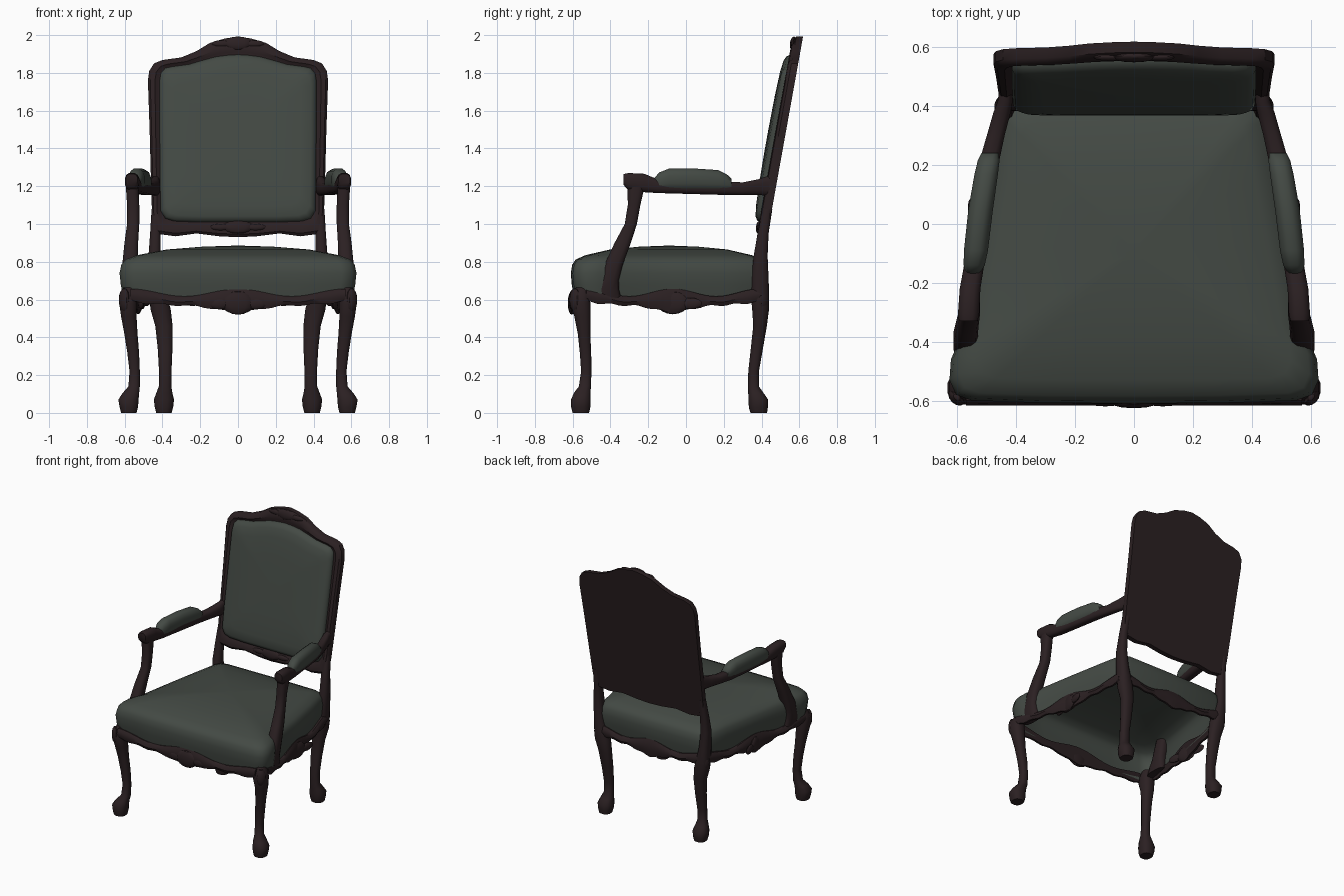
import bpy, bmesh, math
from mathutils import Vector, Matrix


def material(name, rgb):
    m = bpy.data.materials.new(name)
    m.diffuse_color = (*rgb, 1)
    return m


WOOD = material("dark mahogany", (0.024, 0.0145, 0.016))
CLOTH = material("grey green fabric", (0.057, 0.068, 0.058))


def finish(bm, name, mat, mirror=False, angle=40):
    bmesh.ops.recalc_face_normals(bm, faces=bm.faces)
    me = bpy.data.meshes.new(name)
    bm.to_mesh(me)
    bm.free()
    ob = bpy.data.objects.new(name, me)
    bpy.context.collection.objects.link(ob)
    me.materials.append(mat)
    bpy.ops.object.select_all(action='DESELECT')
    ob.select_set(True)
    bpy.context.view_layer.objects.active = ob
    bpy.ops.object.shade_smooth_by_angle(angle=math.radians(angle))
    if mirror:
        ob.modifiers.new("mirror", 'MIRROR').use_mirror_merge = False
    return ob


def loft(name, rings, mat, mirror=False, angle=40, cap_start=True):
    """Skin a list of equal-length point rings and cap the ends."""
    bm = bmesh.new()
    vs = [[bm.verts.new(p) for p in r] for r in rings]
    n = len(rings[0])
    for a, b in zip(vs, vs[1:]):
        for i in range(n):
            j = (i + 1) % n
            bm.faces.new((a[i], a[j], b[j], b[i]))
    if cap_start:
        bm.faces.new(vs[0])
    bm.faces.new(vs[-1])
    return finish(bm, name, mat, mirror, angle)


def limb(name, sections, axis, mat, power=0.8, n=12):
    """Mirrored limb; each section is x, y, z and two radii across the axis."""
    rings = []
    for x, y, z, a, b in sections:
        ring = []
        for k in range(n):
            t = 2 * math.pi * (k + 0.5) / n
            c, s = math.cos(t), math.sin(t)
            u = a * math.copysign(abs(c) ** power, c)
            v = b * math.copysign(abs(s) ** power, s)
            ring.append((x + u, y + v, z) if axis == 'z' else (x + u, y, z + v))
        rings.append(ring)
    return loft(name, rings, mat, True, 50)


def mirrored_outline(half):
    return half + [(-x, v) for x, v in half[-2:0:-1]]


# Upholstered seat: stacked rounded trapezoids, domed on top and open below
plan = mirrored_outline([(0, -.61), (.3, -.608), (.55, -.6), (.605, -.58), (.627, -.53),
                         (.622, -.46), (.588, -.38), (.535, -.07), (.485, .2), (.45, .37),
                         (.43, .405), (.38, .42), (0, .425)])
levels = [(.965, .6), (.975, .63), (.99, .68), (1, .74), (.985, .785), (.95, .812),
          (.85, .835), (.6, .865), (.3, .88), (.05, .885)]
loft("seat_cushion", [[(x * s, -.09 + (y + .09) * s, z) for x, y in plan] for s, z in levels],
     CLOTH, angle=60, cap_start=False)

# Raked back: outer frame outline and matching upholstery outline (x, z)
outer = mirrored_outline([(0, .93), (.1, .935), (.22, .95), (.33, .935), (.445, .95), (.455, 1.05),
                          (.46, 1.2), (.468, 1.5), (.477, 1.76), (.47, 1.81), (.445, 1.85),
                          (.4, 1.868), (.3, 1.882), (.22, 1.915), (.15, 1.958), (.07, 1.982), (0, 1.992)])
inner = mirrored_outline([(0, 1.01), (.1, 1.01), (.22, 1.01), (.34, 1.015), (.385, 1.03), (.41, 1.07),
                          (.412, 1.2), (.415, 1.5), (.415, 1.76), (.408, 1.8), (.385, 1.825),
                          (.35, 1.833), (.26, 1.845), (.2, 1.863), (.12, 1.885), (.06, 1.893), (0, 1.897)])


def rake(x, z, depth):
    return (x, .423 + (z - .9) * .18 - depth, z)


def blend(t, depth):
    return [rake(a + (c - a) * t, b + (d - b) * t, depth) for (a, b), (c, d) in zip(outer, inner)]


loft("back_frame", [blend(0, 0), blend(0, .036), blend(.2, .05), blend(.6, .055),
                    blend(.85, .047), blend(1.05, .042)], WOOD, angle=35)
loft("back_cushion", [[rake(x * s, 1.45 + (z - 1.45) * s, d) for x, z in inner]
                      for s, d in [(1, .03), (1, .05), (.98, .068), (.93, .08), (.8, .088),
                                   (.5, .093), (.1, .095)]], CLOTH, angle=60)

# Cabriole front legs with scroll feet
limb("front_leg", [(.578, -.557, 0, .042, .045), (.578, -.557, .03, .05, .052),
                   (.58, -.557, .07, .055, .053), (.567, -.55, .105, .045, .045),
                   (.55, -.535, .14, .031, .033), (.547, -.528, .22, .028, .028),
                   (.555, -.532, .32, .032, .031), (.567, -.54, .42, .036, .034),
                   (.578, -.548, .51, .042, .044), (.582, -.56, .58, .048, .055),
                   (.58, -.556, .63, .045, .048), (.575, -.55, .665, .03, .032)], 'z', WOOD)

# Back legs running up into the back posts
limb("back_leg_and_post", [(.392, .385, 0, .042, .045), (.392, .383, .03, .05, .052),
                           (.392, .383, .07, .055, .053), (.39, .37, .105, .044, .042),
                           (.386, .357, .14, .034, .03), (.385, .358, .22, .034, .029),
                           (.386, .375, .34, .04, .033), (.392, .392, .46, .047, .037),
                           (.41, .395, .55, .055, .046), (.422, .392, .62, .046, .05),
                           (.435, .392, .72, .036, .046), (.442, .395, .83, .033, .038),
                           (.438, .408, .95, .028, .03), (.433, .432, 1.08, .025, .026)], 'z', WOOD)

# Arm supports sweeping back from the seat rail
limb("arm_support", [(.563, -.425, .6, .035, .085), (.569, -.422, .65, .04, .07),
                     (.572, -.407, .7, .042, .052),
                     (.572, -.385, .78, .042, .05), (.565, -.335, .9, .037, .044),
                     (.555, -.292, 1.0, .033, .033), (.555, -.275, 1.1, .033, .034),
                     (.56, -.265, 1.19, .034, .045), (.56, -.262, 1.24, .03, .045)], 'z', WOOD, .7)

# Arm rails and their upholstered pads
limb("arm_rail", [(.563, -.33, 1.235, .032, .03), (.562, -.305, 1.225, .037, .046),
                  (.557, -.22, 1.217, .036, .05), (.545, -.15, 1.2, .035, .037),
                  (.495, .2, 1.19, .035, .037), (.47, .3, 1.187, .031, .034),
                  (.448, .38, 1.195, .03, .042), (.438, .415, 1.2, .026, .05),
                  (.436, .46, 1.205, .022, .054)], 'y', WOOD, .7)
limb("arm_pad", [(.547, -.168, 1.215, .024, .03), (.543, -.14, 1.225, .037, .05),
                 (.537, -.09, 1.235, .042, .06), (.521, .05, 1.235, .043, .06),
                 (.502, .17, 1.23, .041, .057), (.494, .215, 1.22, .038, .045),
                 (.489, .242, 1.21, .03, .03)], 'y', CLOTH)


# Thin shaped seat rails with a wavy lower edge
def apron(name, p, q, out, mirror=False):
    p, q = Vector(p), Vector(q)
    d = (q - p).normalized()
    nrm = Vector((d.y, -d.x))
    rings = []
    for i in range(33):
        t = i / 32
        top = .637 + .02 * math.cos(4 * math.pi * t)
        low = (.568 + .025 * abs(2 * t - 1) ** 4 - .036 * math.exp(-((t - .5) / .13) ** 2)
               + .005 * math.cos(14 * math.pi * t))
        c = p.lerp(q, t)
        h = top - low
        rings.append([(*(c + nrm * o), z) for o, z in
                      [(out - .012, top), (out, top - .2 * h), (out + .006, low + .4 * h),
                       (out - .005, low), (out - .02, low), (out - .028, top)]])
    loft(name, rings, WOOD, mirror)


apron("front_apron", (-.57, -.601), (.57, -.601), .01)
apron("side_apron", (.605, -.53), (.45, .39), .014, True)
apron("back_apron", (.43, .42), (-.43, .42), .008)


# Carved ornaments: flattened shells with leaves either side
def shell(name, centre, size, spin=0, tilt=0, leaves=True, mirror=False):
    bm = bmesh.new()
    turn = (Matrix.Translation(centre) @ Matrix.Rotation(spin, 4, 'Z')
            @ Matrix.Rotation(tilt, 4, 'X'))
    w, d, h = size
    parts = [(0, 0, 1, 1)]
    if leaves:
        parts += [(s * w * 1.15, -h * .05, .7, .5) for s in (-1, 1)]
    for x, z, kw, kh in parts:
        bmesh.ops.create_uvsphere(bm, u_segments=12, v_segments=8, radius=1,
                                  matrix=turn @ Matrix.Translation((x, 0, z))
                                  @ Matrix.Diagonal((w * kw, d * kw, h * kh, 1)))
    finish(bm, name, WOOD, mirror, 30)


shell("front_apron_shell", (0, -.605, .582), (.085, .021, .062))
shell("side_apron_shell", (.53, -.07, .582), (.085, .02, .06), math.radians(80), mirror=True)
shell("crest_shell", rake(0, 1.957, .047), (.075, .016, .036), 0, math.radians(-10))
shell("lower_back_shell", rake(0, .985, .052), (.08, .016, .035), 0, math.radians(-10))
shell("front_knee_shell", (.602, -.588, .598), (.034, .024, .062), math.radians(45), 0, False, True)
shell("back_knee_shell", (.442, .41, .6), (.034, .024, .06), math.radians(135), 0, False, True)
